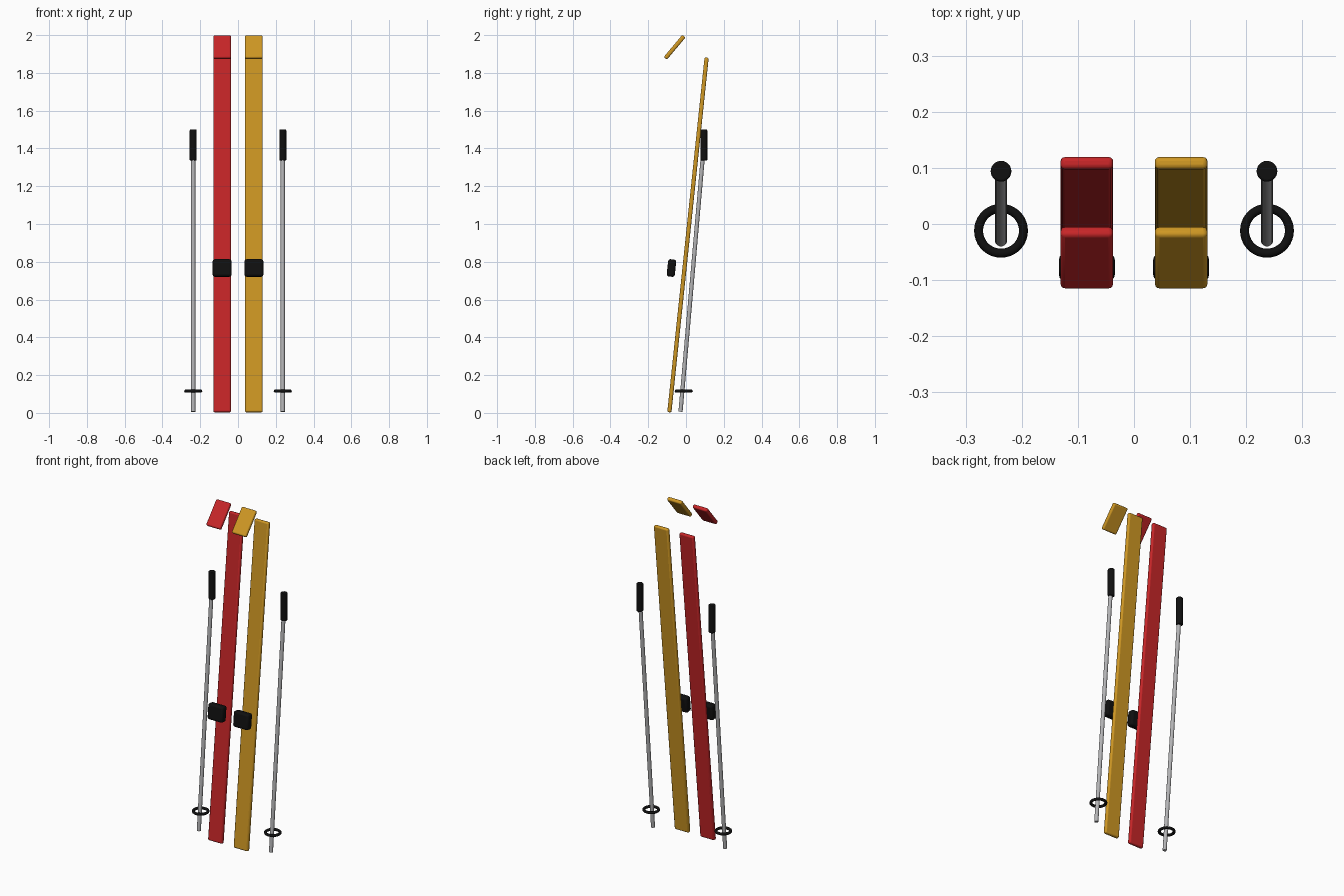
import bpy, math
from mathutils import Vector

if "Cube" in bpy.data.objects:
    bpy.data.objects.remove(bpy.data.objects["Cube"])


def material(name, rgb):
    m = bpy.data.materials.new(name)
    m.diffuse_color = (*rgb, 1)
    m.use_nodes = True
    m.node_tree.nodes["Principled BSDF"].inputs["Base Color"].default_value = m.diffuse_color
    return m


RED = material("red", (0.57, 0.019, 0.021))
YELLOW = material("golden yellow", (0.62, 0.31, 0.017))
BLACK = material("black", (0.005, 0.005, 0.005))
METAL = material("grey metal", (0.46, 0.46, 0.47))


def finish(name, mat, bevel=0):
    ob = bpy.context.object
    ob.name = name
    ob.data.materials.append(mat)
    if bevel:
        mod = ob.modifiers.new("rounded_edges", "BEVEL")
        mod.width = bevel
        mod.segments = 3
        mod.limit_method = "ANGLE"
    bpy.ops.object.shade_smooth_by_angle(angle=math.radians(40))
    return ob


def rounded_box(name, size, loc, tilt, mat, bevel):
    bpy.ops.mesh.primitive_cube_add(size=1, location=loc,
                                    rotation=(math.radians(-tilt), 0, 0))
    bpy.context.object.scale = size
    bpy.ops.object.transform_apply(location=False, rotation=False, scale=True)
    return finish(name, mat, bevel)


def rod(name, start, end, radius, mat, bevel=0):
    a, b = Vector(start), Vector(end)
    bpy.ops.mesh.primitive_cylinder_add(
        vertices=24, radius=radius, depth=(b - a).length, location=(a + b) / 2,
        rotation=(b - a).to_track_quat("Z", "Y").to_euler())
    return finish(name, mat, bevel)


for side, s, paint in (("left", -1, RED), ("right", 1, YELLOW)):
    # Ski: leaning plank, separate upturned tip and boot binding
    x = s * 0.084
    rounded_box(f"{side}_ski", (0.094, 0.022, 1.888), (x, 0.0105, 0.942), 6, paint, 0.008)
    rounded_box(f"{side}_ski_tip", (0.094, 0.022, 0.154), (x, -0.060, 1.936), 40, paint, 0.008)
    rounded_box(f"{side}_binding", (0.100, 0.043, 0.092), (x, -0.077, 0.767), 6, BLACK, 0.012)

    # Pole: leaning shaft, upright grip and ring basket
    x = s * 0.237
    rod(f"{side}_pole_shaft", (x, -0.029, 0.006), (x, 0.093, 1.40), 0.011, METAL)
    rod(f"{side}_pole_grip", (x, 0.094, 1.336), (x, 0.094, 1.50), 0.0185, BLACK, 0.004)
    bpy.ops.mesh.primitive_torus_add(
        location=(x, -0.012, 0.115), major_radius=0.040, minor_radius=0.008,
        major_segments=36, minor_segments=10)
    finish(f"{side}_pole_basket", BLACK)
